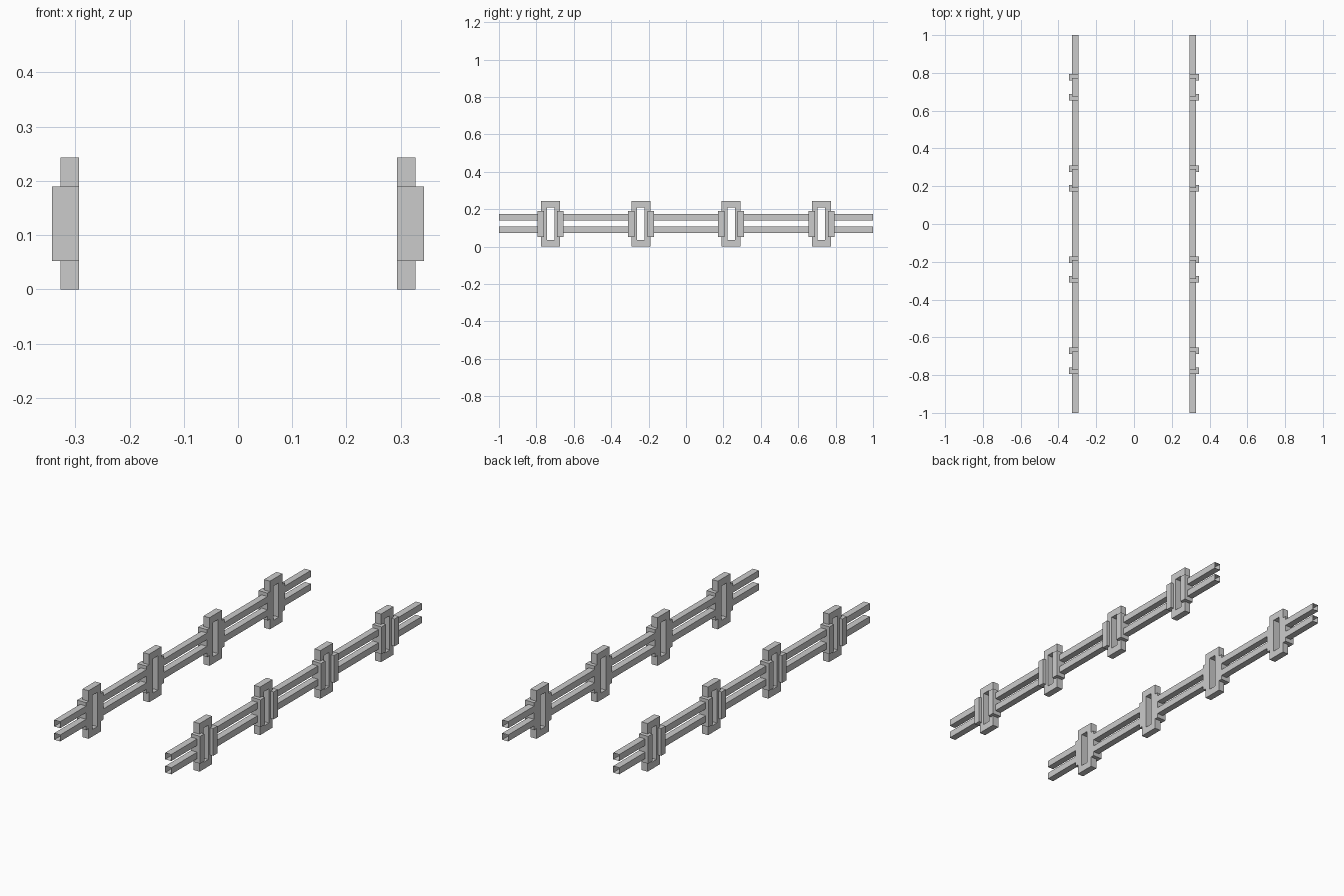
import bpy, bmesh

if "Cube" in bpy.data.objects:
    bpy.data.objects.remove(bpy.data.objects["Cube"])

X_IN, X_OUT, X_LIP = 0.2935, 0.327, 0.3435   # inner face, outer face, bracket lip
POSTS = [-0.724, -0.241, 0.241, 0.724]       # frame centres along y
CLAMP = 0.069                                # half width over the brackets


def finish(name, bm):
    bmesh.ops.recalc_face_normals(bm, faces=bm.faces[:])
    mesh = bpy.data.meshes.new(name)
    bm.to_mesh(mesh)
    bm.free()
    obj = bpy.data.objects.new(name, mesh)
    bpy.context.collection.objects.link(obj)
    return obj


def loft(bm, rings, caps=True):
    """Join two matching outlines with quads, optionally capping the ends."""
    a, b = [[bm.verts.new(p) for p in ring] for ring in rings]
    n = len(a)
    for i in range(n):
        j = (i + 1) % n
        bm.faces.new((a[i], a[j], b[j], b[i]))
    if caps:
        bm.faces.new(a)
        bm.faces.new(b)


def rect(y, hw, z0, z1):
    return [(y - hw, z0), (y + hw, z0), (y + hw, z1), (y - hw, z1)]


def slotted_frame(name, s, yc):
    # Upright plate with a tall rectangular slot through it
    bm = bmesh.new()
    outer, inner = rect(yc, 0.05, 0, 0.243), rect(yc, 0.02, 0.035, 0.208)
    loops = [[bm.verts.new((s * x, y, z)) for y, z in pts]
             for x in (X_IN, X_OUT) for pts in (outer, inner)]
    for a, b in ((0, 1), (1, 3), (3, 2), (2, 0)):
        for i in range(4):
            j = (i + 1) % 4
            bm.faces.new((loops[a][i], loops[a][j], loops[b][j], loops[b][i]))
    return finish(name, bm)


def bracket(name, s, yc, d):
    # L-shaped clip wrapping one edge of the frame
    prof = [(X_IN, 0.05), (X_IN, CLAMP), (X_LIP, CLAMP),
            (X_LIP, 0.035), (X_OUT, 0.035), (X_OUT, 0.05)]
    bm = bmesh.new()
    loft(bm, [[(s * x, yc + d * y, z) for x, y in prof] for z in (0.052, 0.19)])
    return finish(name, bm)


def rail(name, s, z0, z1, y0, y1):
    # Open-ended square tube
    prof = [(X_IN, z0), (X_OUT, z0), (X_OUT, z1), (X_IN, z1)]
    bm = bmesh.new()
    loft(bm, [[(s * x, y, z) for x, z in prof] for y in (y0, y1)], caps=False)
    return finish(name, bm)


# Rail stretches between the clamped frames
starts = [-1.0] + [p + CLAMP for p in POSTS]
ends = [p - CLAMP for p in POSTS] + [1.0]

for side, s in (("left", -1), ("right", 1)):
    for i, yc in enumerate(POSTS, 1):
        slotted_frame(f"{side}_frame_{i}", s, yc)
        bracket(f"{side}_front_bracket_{i}", s, yc, -1)
        bracket(f"{side}_back_bracket_{i}", s, yc, 1)
    for level, z0, z1 in (("lower", 0.073, 0.106), ("upper", 0.14, 0.173)):
        for i, (y0, y1) in enumerate(zip(starts, ends), 1):
            rail(f"{side}_{level}_rail_{i}", s, z0, z1, y0, y1)
